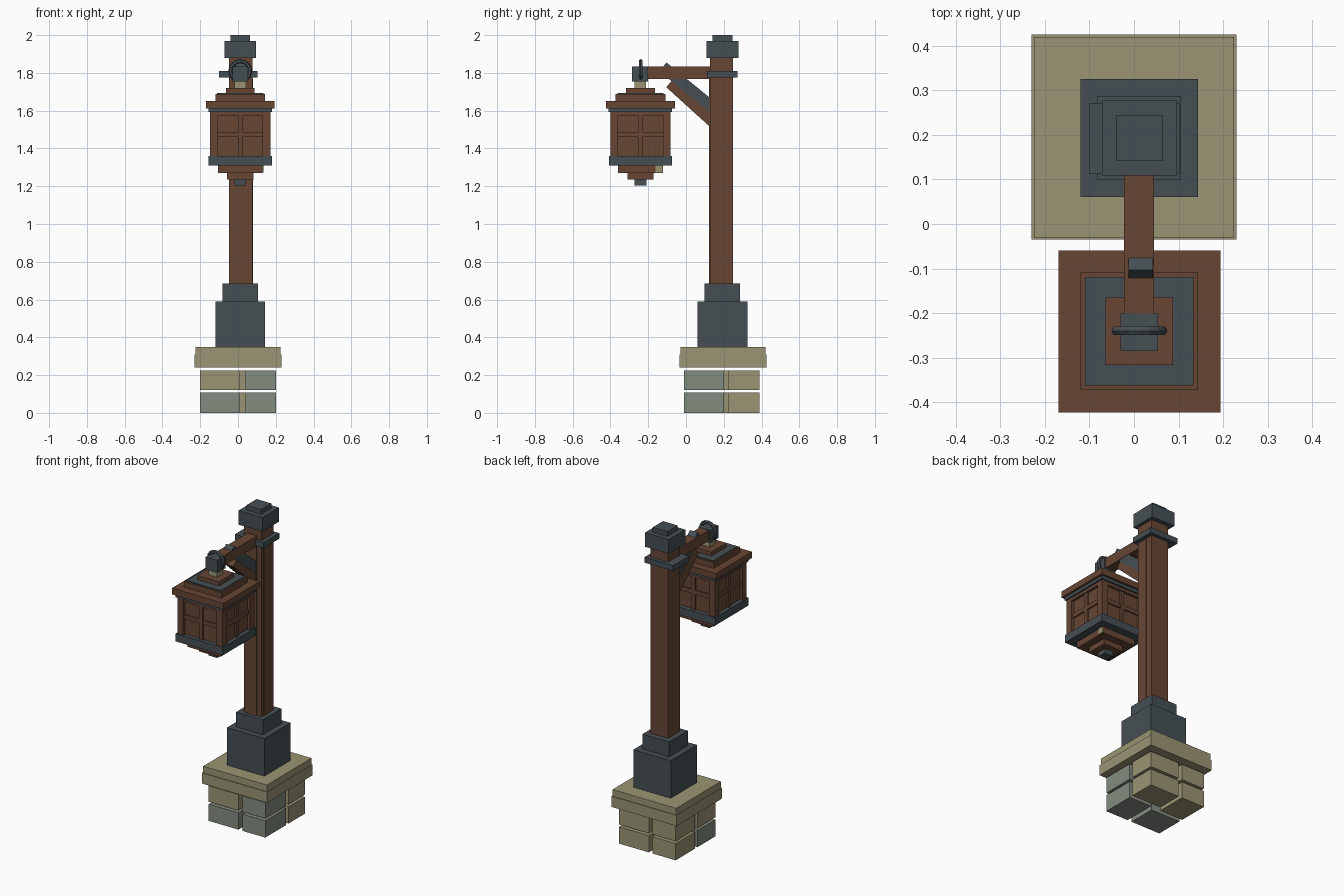
import bpy, math
from mathutils import Vector

if "Cube" in bpy.data.objects:
    bpy.data.objects.remove(bpy.data.objects["Cube"])


def material(name, rgb):
    m = bpy.data.materials.new(name)
    m.diffuse_color = (*rgb, 1)
    m.use_nodes = True
    m.node_tree.nodes["Principled BSDF"].inputs["Base Color"].default_value = m.diffuse_color
    return m


WOOD = material("brown wood", (0.135, 0.062, 0.036))
IRON = material("dark iron", (0.060, 0.078, 0.088))
SAND = material("sandy stone", (0.325, 0.300, 0.175))
GREY = material("grey stone", (0.231, 0.262, 0.216))


def box(name, x, y, z, mat):
    """Box from (min, max) ranges."""
    bpy.ops.mesh.primitive_cube_add(size=1)
    ob = bpy.context.object
    ob.name = name
    r = (x, y, z)
    for v in ob.data.vertices:
        v.co = [(a + b) / 2 + c * (b - a) for (a, b), c in zip(r, v.co)]
    ob.data.materials.append(mat)
    return ob


def square(name, cx, cy, half, z, mat):
    """Square slab centred on (cx, cy)."""
    return box(name, (cx - half, cx + half), (cy - half, cy + half), z, mat)


def beam(name, a, b, x, thick, mat):
    """Slanted bar between two (y, z) points."""
    a, b = Vector((0, *a)), Vector((0, *b))
    d = b - a
    ob = box(name, x, (-d.length / 2, d.length / 2), (-thick / 2, thick / 2), mat)
    ob.location = (a + b) / 2
    ob.rotation_euler.x = math.atan2(d.z, d.y)
    return ob


# Stone plinth: two courses of four blocks laid in a pinwheel
blocks = [("front_left", (-0.20, 0.01), (-0.01, 0.17)),
          ("front_right", (0.04, 0.20), (-0.01, 0.20)),
          ("back_right", (-0.01, 0.20), (0.225, 0.39)),
          ("back_left", (-0.20, -0.035), (0.195, 0.39))]
for course, z in (("lower", (0, 0.107)), ("upper", (0.122, 0.224))):
    for name, x, y in blocks:
        grey = name == "front_right" or (name == "front_left" and course == "lower")
        box(f"{course}_{name}_stone", x, y, z, GREY if grey else SAND)
square("plinth_slab", 0, 0.195, 0.23, (0.24, 0.308), SAND)
square("plinth_slab_top", 0, 0.195, 0.225, (0.308, 0.35), SAND)

# Iron foot, wooden post and iron cap
PX, PY = 0.012, 0.193
square("post_foot", PX, PY, 0.132, (0.35, 0.59), IRON)
square("post_foot_collar", PX, PY, 0.094, (0.59, 0.685), IRON)
box("post", (-0.048, 0.076), (0.127, 0.25), (0.68, 1.89), WOOD)
box("post_front_strip", (-0.02, 0.045), (0.121, 0.13), (0.68, 1.77), WOOD)
box("post_side_strip", (0.07, 0.080), (0.15, 0.205), (0.68, 1.77), WOOD)
box("post_band", (-0.10, 0.102), (0.112, 0.272), (1.775, 1.81), IRON)
square("post_cap", PX, PY, 0.084, (1.88, 1.97), IRON)
square("post_cap_top", PX, PY, 0.052, (1.97, 2.0), IRON)

# Bracket arm with a wooden and an iron brace
box("arm", (-0.022, 0.045), (-0.205, 0.13), (1.768, 1.833), WOOD)
beam("wood_brace", (-0.085, 1.747), (0.15, 1.534), (-0.018, 0.041), 0.060, WOOD)
beam("iron_brace", (-0.122, 1.832), (0.15, 1.610), (-0.012, 0.043), 0.060, IRON)

# Hanging hook
LX, LY = 0.012, -0.243
square("hook_block", LX, LY, 0.042, (1.755, 1.835), IRON)
bpy.ops.mesh.primitive_torus_add(major_segments=16, minor_segments=6,
                                 major_radius=0.052, minor_radius=0.011,
                                 location=(LX, -0.24, 1.81),
                                 rotation=(math.pi / 2, 0, 0))
bpy.context.object.name = "hook_ring"
bpy.context.object.data.materials.append(IRON)
square("hanger", LX, LY, 0.03, (1.715, 1.757), SAND)

# Stepped lantern roof, bands and underside
LY = -0.241
for name, half, z, mat in [
        ("roof_top", 0.076, (1.69, 1.72), WOOD),
        ("roof_iron_inlay", 0.122, (1.66, 1.694), IRON),
        ("roof_step", 0.132, (1.65, 1.688), WOOD),
        ("roof_eave", 0.182, (1.612, 1.652), WOOD),
        ("upper_band", 0.168, (1.592, 1.614), IRON),
        ("lantern_core", 0.141, (1.33, 1.60), WOOD),
        ("lower_band", 0.167, (1.31, 1.36), IRON),
        ("under_step", 0.118, (1.27, 1.31), WOOD),
        ("under_step_small", 0.069, (1.235, 1.272), WOOD),
        ("bottom_knob", 0.031, (1.205, 1.237), IRON)]:
    square(name, LX, LY, half, z, mat)
box("under_chip", (0.10, 0.134), (-0.162, -0.124), (1.272, 1.312), SAND)

# Lantern corner posts
for sx in (-1, 1):
    for sy in (-1, 1):
        square("lantern_corner_post", LX + sx * 0.139, LY + sy * 0.139, 0.021,
               (1.34, 1.60), WOOD)

# Window rails and glazing bars on each of the four sides
for i in range(4):
    for name, x, y, z in [
            ("window_rail", (-0.12, 0.12), (-0.158, -0.135), (1.573, 1.60)),
            ("window_upright", (-0.013, 0.013), (-0.152, -0.135), (1.35, 1.58)),
            ("window_crossbar", (-0.12, 0.12), (-0.150, -0.135), (1.46, 1.487))]:
        ob = box(name, x, y, z, WOOD)
        ob.location = (LX, LY, 0)
        ob.rotation_euler.z = i * math.pi / 2
